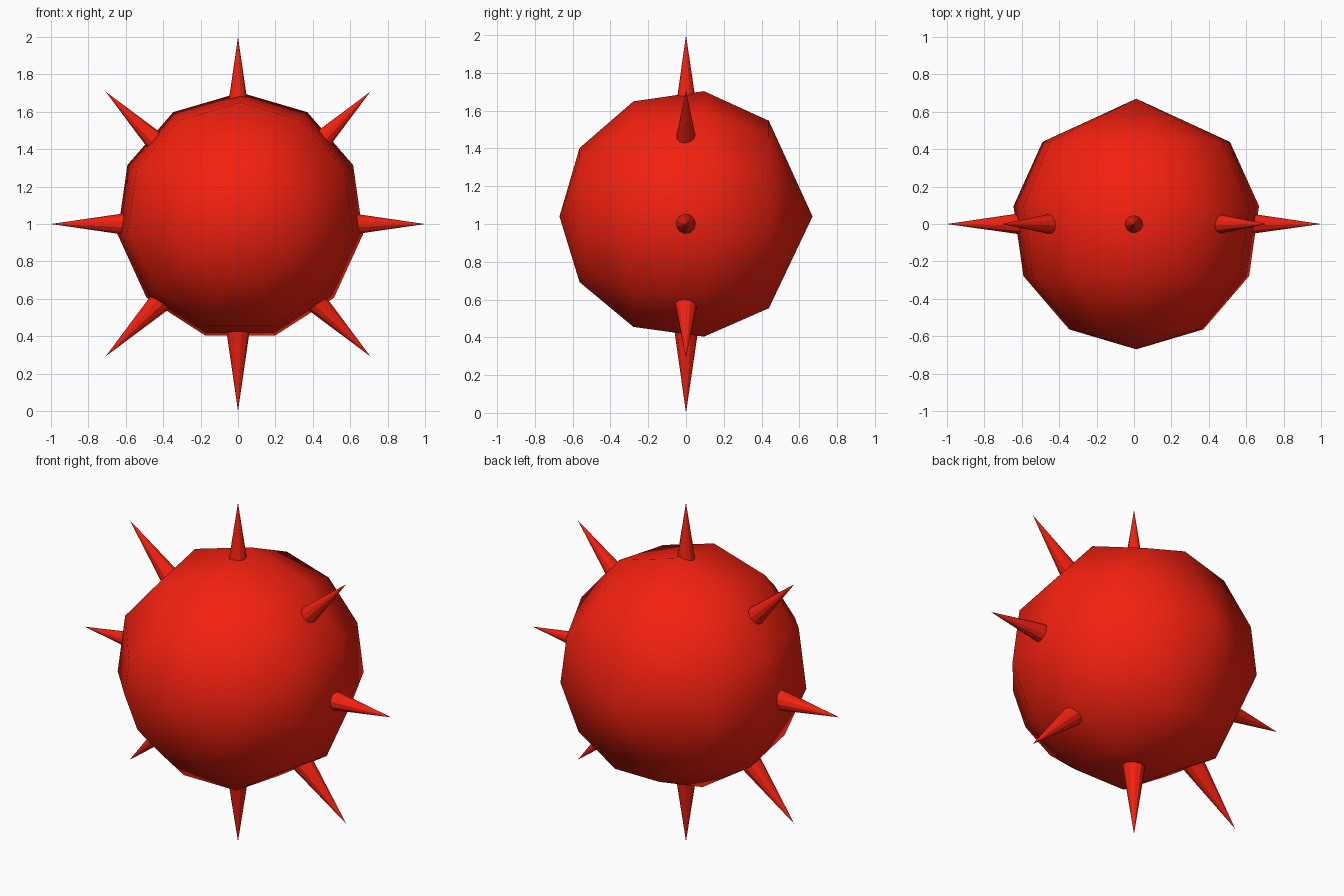
import bpy, bmesh, math
from mathutils import Vector, Matrix

if "Cube" in bpy.data.objects:
    bpy.data.objects.remove(bpy.data.objects["Cube"])

red = bpy.data.materials.new("red")
red.diffuse_color = (0.9, 0.015, 0.005, 1)
red.use_nodes = True
red.node_tree.nodes["Principled BSDF"].inputs["Base Color"].default_value = red.diffuse_color


def finish(bm, name, smooth=True):
    bmesh.ops.recalc_face_normals(bm, faces=bm.faces)
    for f in bm.faces:
        f.smooth = smooth
    me = bpy.data.meshes.new(name)
    bm.to_mesh(me)
    bm.free()
    ob = bpy.data.objects.new(name, me)
    me.materials.append(red)
    bpy.context.collection.objects.link(ob)
    return ob


# Body: 11-sided ball with poles on the y axis, uneven rings (last ring skipped at the back)
N, R = 11, 0.67
STEP = 2 * math.pi / N
CENTRE = Vector((0.012, 0, 1.04))
bm = bmesh.new()
front = bm.verts.new(CENTRE + Vector((0, -R, 0)))
back = bm.verts.new(CENTRE + Vector((0, R, 0)))
rings = []
for i in range(1, 5):
    r, y = R * math.sin(i * STEP), -R * math.cos(i * STEP)
    rings.append([bm.verts.new(CENTRE + Vector((r * math.sin(k * STEP), y, r * math.cos(k * STEP))))
                  for k in range(N)])
for k in range(N):
    j = (k + 1) % N
    bm.faces.new((front, rings[0][k], rings[0][j]))
    bm.faces.new((back, rings[-1][j], rings[-1][k]))
    for a, b in zip(rings, rings[1:]):
        bm.faces.new((a[k], b[k], b[j], a[j]))
finish(bm, "ball_body")

# Spikes: eight cones radiating in the xz plane, tips 1 unit from the centre
LENGTH, SLOPE = 0.5, 0.147
for i in range(8):
    bm = bmesh.new()
    bmesh.ops.create_cone(bm, cap_ends=True, segments=N, radius1=LENGTH * SLOPE,
                          radius2=0, depth=LENGTH)
    bmesh.ops.remove_doubles(bm, verts=bm.verts, dist=1e-5)
    place = (Matrix.Translation((0, 0, 1)) @ Matrix.Rotation(i * math.pi / 4, 4, 'Y')
             @ Matrix.Translation((0, 0, 1 - LENGTH / 2)))
    bmesh.ops.transform(bm, matrix=place, verts=bm.verts)
    finish(bm, f"spike_{i + 1}", smooth=False)
